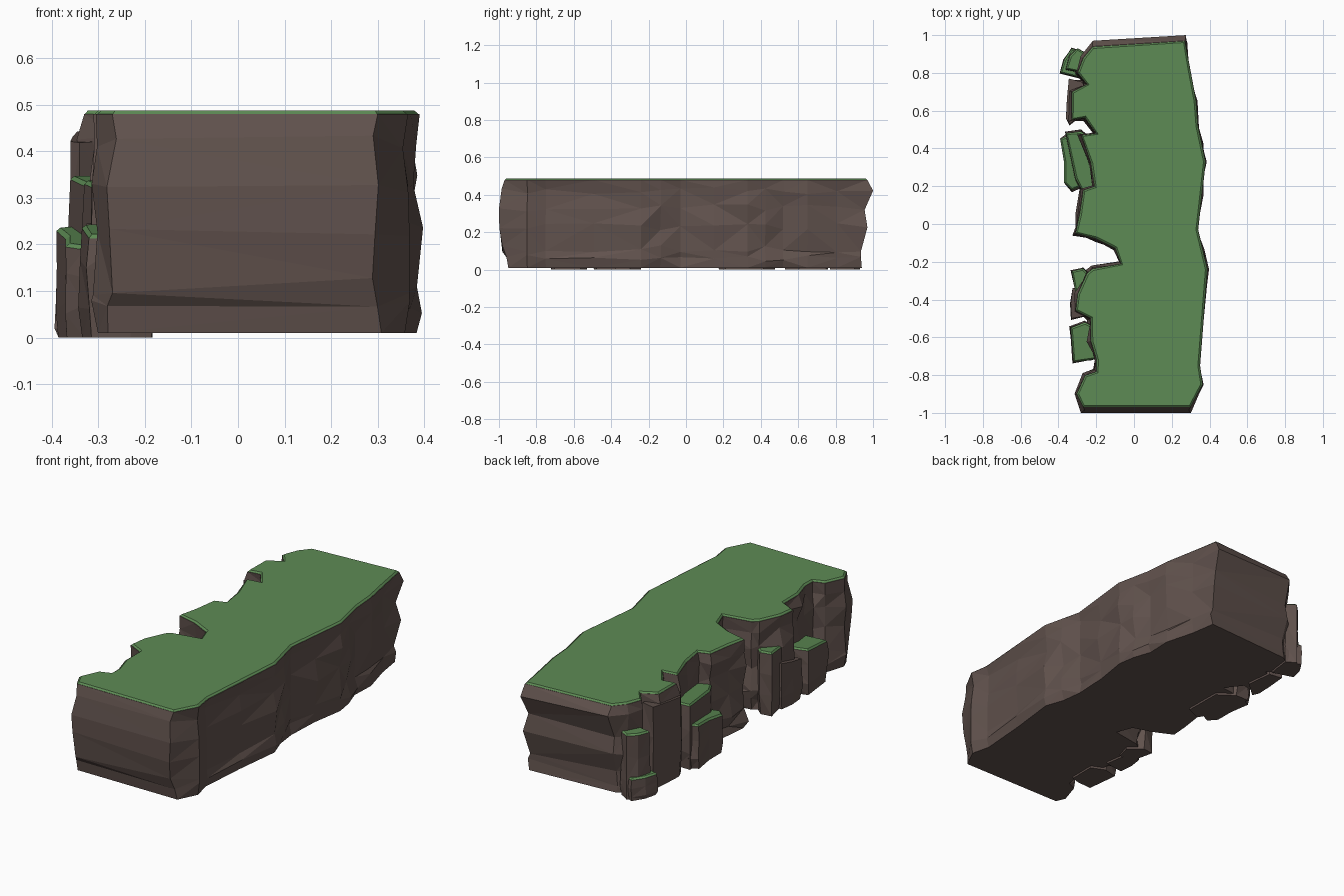
import bpy, bmesh, random
from mathutils import Vector

if "Cube" in bpy.data.objects:
    bpy.data.objects.remove(bpy.data.objects["Cube"])

random.seed(7)

def material(name, rgb):
    m = bpy.data.materials.new(name)
    m.diffuse_color = (*rgb, 1)
    m.use_nodes = True
    m.node_tree.nodes["Principled BSDF"].inputs["Base Color"].default_value = m.diffuse_color
    return m

ROCK = material("rock_brown", (0.12, 0.085, 0.075))
GRASS = material("grass_green", (0.11, 0.26, 0.09))

def finish(name, bm, mat):
    bmesh.ops.recalc_face_normals(bm, faces=bm.faces[:])
    me = bpy.data.meshes.new(name)
    bm.to_mesh(me)
    bm.free()
    me.materials.append(mat)
    ob = bpy.data.objects.new(name, me)
    bpy.context.collection.objects.link(ob)
    return ob

def stack(name, rings, mat):
    """Closed faceted solid through equal-length rings of points."""
    bm = bmesh.new()
    vs = [[bm.verts.new(p) for p in r] for r in rings]
    n = len(rings[0])
    sides = []
    for a, b in zip(vs, vs[1:]):
        for i in range(n):
            j = (i + 1) % n
            sides.append(bm.faces.new((a[i], a[j], b[j], b[i])))
    bmesh.ops.triangulate(bm, faces=sides)
    bm.faces.new(vs[0])
    bm.faces.new(vs[-1])
    return finish(name, bm, mat)

def centre(pts):
    return sum((Vector(p) for p in pts), Vector((0,) * len(pts[0]))) / len(pts)

def grass(name, ring, height, inset):
    """Thin turf slab with a chamfered rim."""
    bm = bmesh.new()
    f = bm.faces.new([bm.verts.new(p) for p in ring])
    bm.normal_update()
    if f.normal.z < 0:
        f.normal_flip()
    bmesh.ops.inset_region(bm, faces=[f], thickness=inset, depth=height,
                           use_boundary=True, use_even_offset=False)
    bm.faces.new([v for v in bm.verts][:len(ring)])
    return finish(name, bm, GRASS)

# Clockwise plan of the cliff top
right = [(.27, .97), (.33, .65), (.34, .52), (.38, .33), (.34, -.03),
         (.39, -.24), (.35, -.75), (.365, -.85), (.30, -.97)]
left = [(-.27, -.97), (-.305, -.90), (-.26, -.80), (-.20, -.78), (-.20, -.72),
        (-.23, -.62), (-.23, -.50), (-.31, -.46), (-.30, -.37), (-.25, -.26),
        (-.22, -.235), (-.07, -.21), (-.10, -.13), (-.20, -.08), (-.31, -.05),
        (-.29, .05), (-.27, .18), (-.21, .20), (-.23, .32), (-.28, .47),
        (-.20, .48), (-.26, .56), (-.33, .55), (-.33, .70), (-.25, .74),
        (-.30, .80), (-.27, .88), (-.22, .94)]
fine_right = []
for a, b in zip(right, right[1:]):
    fine_right.append(a)
    if abs(a[1] - b[1]) > .15:
        fine_right.append(((a[0] + b[0]) / 2, (a[1] + b[1]) / 2))
plan = fine_right + [right[-1]] + left

# Main rock body: strata with worn, uneven sides
zs = [.01, .06, .11, .23, .33, .42, .48]
front = [.02, .01, -.012, -.028, -.03, -.015, 0]
back = [-.03, -.035, -.035, 0, -.015, .03, 0]
n = len(plan)
rings = []
for k, z in enumerate(zs):
    ring = []
    for i, (x, y) in enumerate(plan):
        dx = dy = dz = 0
        t = Vector(plan[(i + 1) % n]) - Vector(plan[i - 1])
        out = Vector((-t.y, t.x)).normalized()
        if k < len(zs) - 1:
            if abs(y) > .93:
                dy = front[k] if y < 0 else back[k]
                dx = random.uniform(-.012, .012)
            else:
                amt = random.uniform(-.018, .008) if x > 0 else random.uniform(-.012, .022)
                dx, dy = out * amt
            if k > 0:
                dz = random.uniform(-.02, .02)
        ring.append((min(x + dx, .4), y + dy, z + dz))
    rings.append(ring)
stack("cliff_rock", rings, ROCK)
grass("cliff_grass", [(x, y, .478) for x, y in plan], .01, .012)

# Broken rock ledges along the left face: plan, top height, slope along y, turf
ledges = [
    ("middle_ledge", [(-.36, .48), (-.28, .49), (-.19, .42), (-.19, .21), (-.27, .17), (-.31, .24)], .325, .10, True),
    ("middle_low_ledge", [(-.39, .45), (-.35, .47), (-.26, .40), (-.26, .21), (-.33, .18), (-.37, .22), (-.37, .33)], .21, .15, True),
    ("back_ledge", [(-.36, .82), (-.26, .80), (-.25, .90), (-.30, .93), (-.34, .89)], .335, .05, True),
    ("back_low_ledge", [(-.39, .80), (-.27, .77), (-.25, .90), (-.33, .93), (-.37, .87)], .11, 0, True),
    ("back_buttress", [(-.345, .77), (-.27, .75), (-.25, .60), (-.34, .53), (-.36, .56), (-.355, .66)], .43, .1, False),
    ("notch_ledge", [(-.33, -.25), (-.27, -.235), (-.2, -.30), (-.22, -.38), (-.31, -.36)], .325, .08, True),
    ("notch_low_rock", [(-.325, -.34), (-.24, -.33), (-.22, -.48), (-.33, -.50), (-.335, -.42)], .23, .2, False),
    ("front_ledge", [(-.335, -.55), (-.26, -.52), (-.18, -.56), (-.18, -.71), (-.23, -.72), (-.32, -.73)], .225, .12, True),
]
for name, pts, top, slope, turf in ledges:
    c = centre(pts)
    ring_set = []
    for f in (0, .3, .65, 1):
        ring = []
        for x, y in pts:
            z = (top + slope * (y - c.y)) * f
            g = 1 if f == 1 else random.uniform(.95, 1.1)
            if f == 0:
                g = random.uniform(.9, 1)
            p = c + (Vector((x, y)) - c) * g
            if 0 < f < 1:
                z += random.uniform(-.015, .015)
            ring.append((max(p.x, -.4), p.y, z))
        ring_set.append(ring)
    stack(name, ring_set, ROCK)
    if turf:
        grass(name + "_grass", ring_set[-1], .008, .01)
